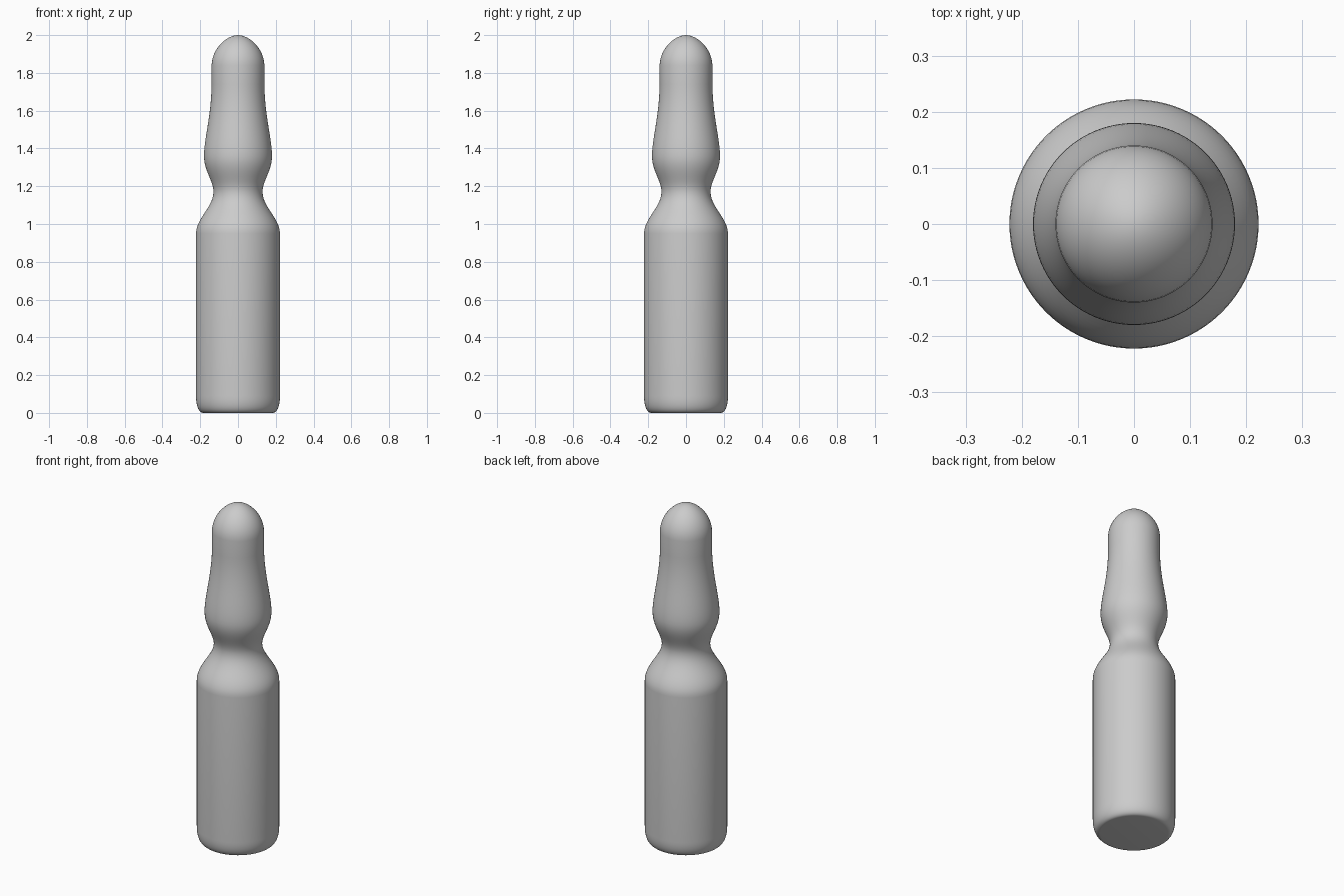
import bpy, bmesh, math
from mathutils import Vector
from mathutils.geometry import interpolate_bezier

cube = bpy.data.objects.get("Cube")
if cube:
    bpy.data.objects.remove(cube, do_unlink=True)

# Plain grey glass
grey = bpy.data.materials.new("grey")
grey.use_nodes = True
grey.diffuse_color = (0.6, 0.6, 0.6, 1)
grey.node_tree.nodes["Principled BSDF"].inputs["Base Color"].default_value = (0.6, 0.6, 0.6, 1)

# Outline as curves of (radius, height), joined by straight walls
SECTIONS = [
    [(0.182, 0), (0.206, 0), (0.222, 0.03), (0.222, 0.09)],         # base corner
    [(0.222, 0.95), (0.222, 1.03), (0.13, 1.09), (0.13, 1.17)],     # shoulder
    [(0.13, 1.17), (0.13, 1.23), (0.18, 1.28), (0.18, 1.36)],       # neck
    [(0.18, 1.36), (0.18, 1.45), (0.14, 1.58), (0.14, 1.74)],       # tapering head
    [(0.14, 1.84), (0.137, 1.93), (0.06, 2), (0, 2)],               # domed tip
]
outline = [Vector((0, 0, 0))]
for section in SECTIONS:
    a, b, c, d = (Vector((r, 0, z)) for r, z in section)
    for p in interpolate_bezier(a, b, c, d, 14):
        if (p - outline[-1]).length > 1e-5:
            outline.append(p)

# Turn the outline about the vertical axis
bm = bmesh.new()
verts = [bm.verts.new(p) for p in outline]
edges = [bm.edges.new(pair) for pair in zip(verts, verts[1:])]
bmesh.ops.spin(bm, geom=verts + edges, cent=(0, 0, 0), axis=(0, 0, 1),
               angle=math.tau, steps=96, use_duplicate=False)
bmesh.ops.remove_doubles(bm, verts=bm.verts, dist=1e-5)
bmesh.ops.recalc_face_normals(bm, faces=bm.faces)

mesh = bpy.data.meshes.new("ampoule")
bm.to_mesh(mesh)
bm.free()
mesh.materials.append(grey)
ampoule = bpy.data.objects.new("ampoule", mesh)
bpy.context.collection.objects.link(ampoule)

bpy.ops.object.select_all(action="DESELECT")
ampoule.select_set(True)
bpy.context.view_layer.objects.active = ampoule
bpy.ops.object.shade_smooth_by_angle(angle=math.radians(35))
